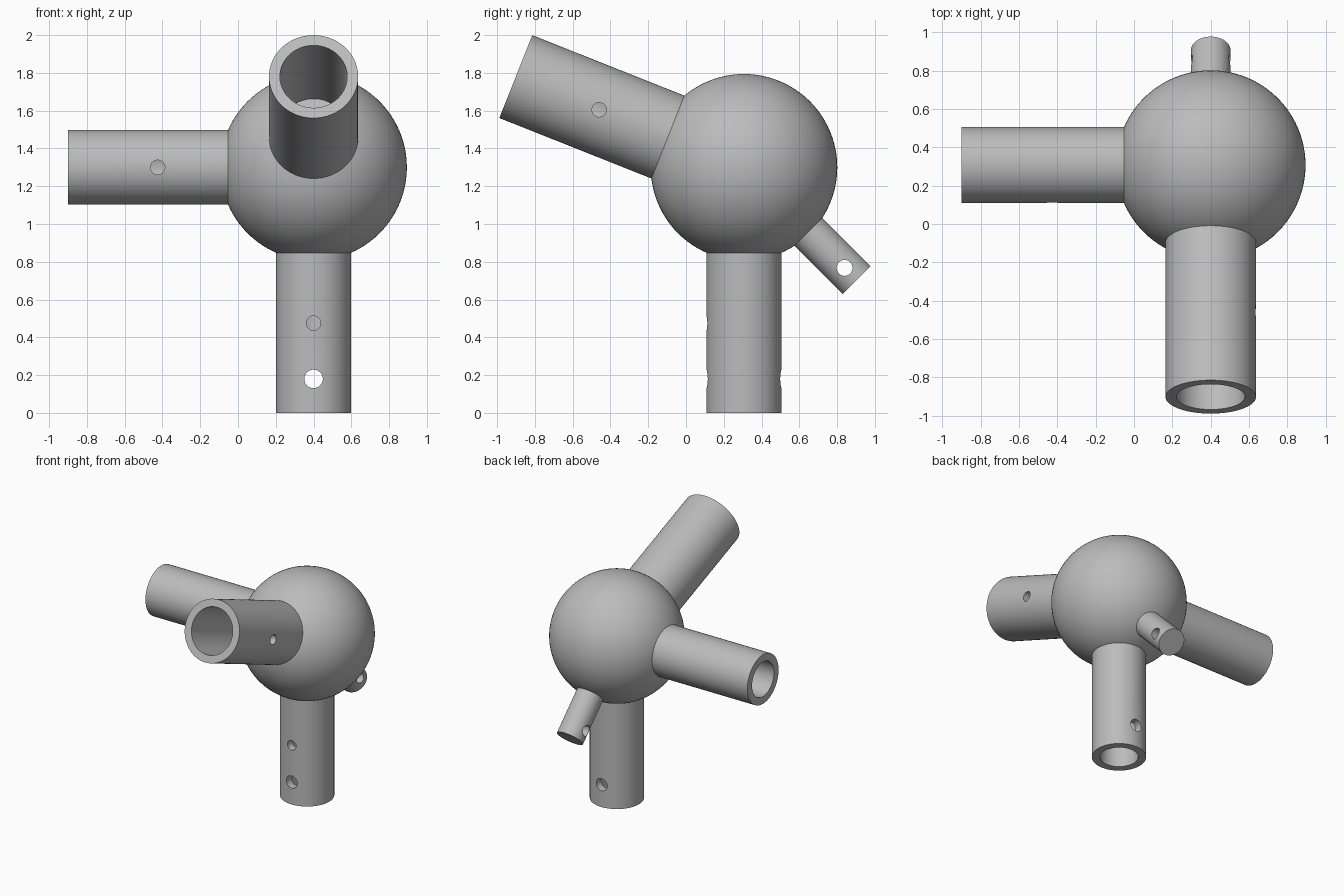
import bpy
import math
from mathutils import Vector

cube = bpy.data.objects.get("Cube")
if cube:
    bpy.data.objects.remove(cube, do_unlink=True)

CENTRE = Vector((0.4, 0.307, 1.3))
SPHERE_R = 0.494
ARM_END = 1.3       # distance from ball centre to socket mouth
SEAT = 0.42         # arm starts just under the ball surface
BORE_DEPTH = 0.765

grey = bpy.data.materials.new("plain grey")
grey.use_nodes = True
grey.diffuse_color = (0.5, 0.5, 0.5, 1)
grey.node_tree.nodes["Principled BSDF"].inputs["Base Color"].default_value = (0.5, 0.5, 0.5, 1)


def cylinder(name, start, end, radius, sides=96):
    """Cylinder between two points."""
    axis = end - start
    bpy.ops.mesh.primitive_cylinder_add(
        vertices=sides, radius=radius, depth=axis.length, location=(start + end) / 2,
        rotation=axis.to_track_quat('Z', 'Y').to_euler())
    obj = bpy.context.object
    obj.name = name
    obj.data.materials.append(grey)
    return obj


def cut(obj, cutter):
    """Subtract the cutter and discard it."""
    mod = obj.modifiers.new("cut", 'BOOLEAN')
    mod.operation = 'DIFFERENCE'
    mod.solver = 'EXACT'
    mod.object = cutter
    bpy.ops.object.select_all(action='DESELECT')
    bpy.context.view_layer.objects.active = obj
    obj.select_set(True)
    bpy.ops.object.modifier_apply(modifier=mod.name)
    bpy.data.objects.remove(cutter, do_unlink=True)


def smooth(obj):
    bpy.ops.object.select_all(action='DESELECT')
    bpy.context.view_layer.objects.active = obj
    obj.select_set(True)
    bpy.ops.object.shade_smooth_by_angle(angle=math.radians(30))


def arm(name, direction, end, radius, bore, holes):
    """Arm leaving the ball; holes are (distance, direction, radius, goes through)."""
    d = Vector(direction).normalized()
    obj = cylinder(name, CENTRE + d * SEAT, CENTRE + d * end, radius)
    if bore:
        cut(obj, cylinder("bore_cutter", CENTRE + d * (end - BORE_DEPTH),
                          CENTRE + d * (end + 0.1), bore))
    for distance, side, hole_r, through in holes:
        p, s = CENTRE + d * distance, Vector(side)
        back = -0.5 if through else 0.0
        cut(obj, cylinder("hole_cutter", p + s * back, p + s * 0.5, hole_r, 48))
    smooth(obj)


# Central ball
bpy.ops.mesh.primitive_uv_sphere_add(segments=96, ring_count=48, radius=SPHERE_R, location=CENTRE)
ball = bpy.context.object
ball.name = "ball_hub"
ball.data.materials.append(grey)
smooth(ball)

FRONT, SIDE = (0, -1, 0), (1, 0, 0)

# Three hollow sockets with screw holes
arm("lower_socket", (0, 0, -1), ARM_END, 0.198, 0.139,
    [(0.825, FRONT, 0.038, False), (1.12, FRONT, 0.049, True)])
arm("side_socket", (-1, 0, 0), ARM_END, 0.198, 0.139, [(0.825, FRONT, 0.038, False)])
arm("tilted_socket", (0, -1.207, 0.48), ARM_END, 0.236, 0.178, [(0.825, SIDE, 0.038, False)])

# Solid rear peg with a cross hole
arm("rear_peg", (0, 1, -1), 0.843, 0.104, 0, [(0.753, SIDE, 0.042, True)])
